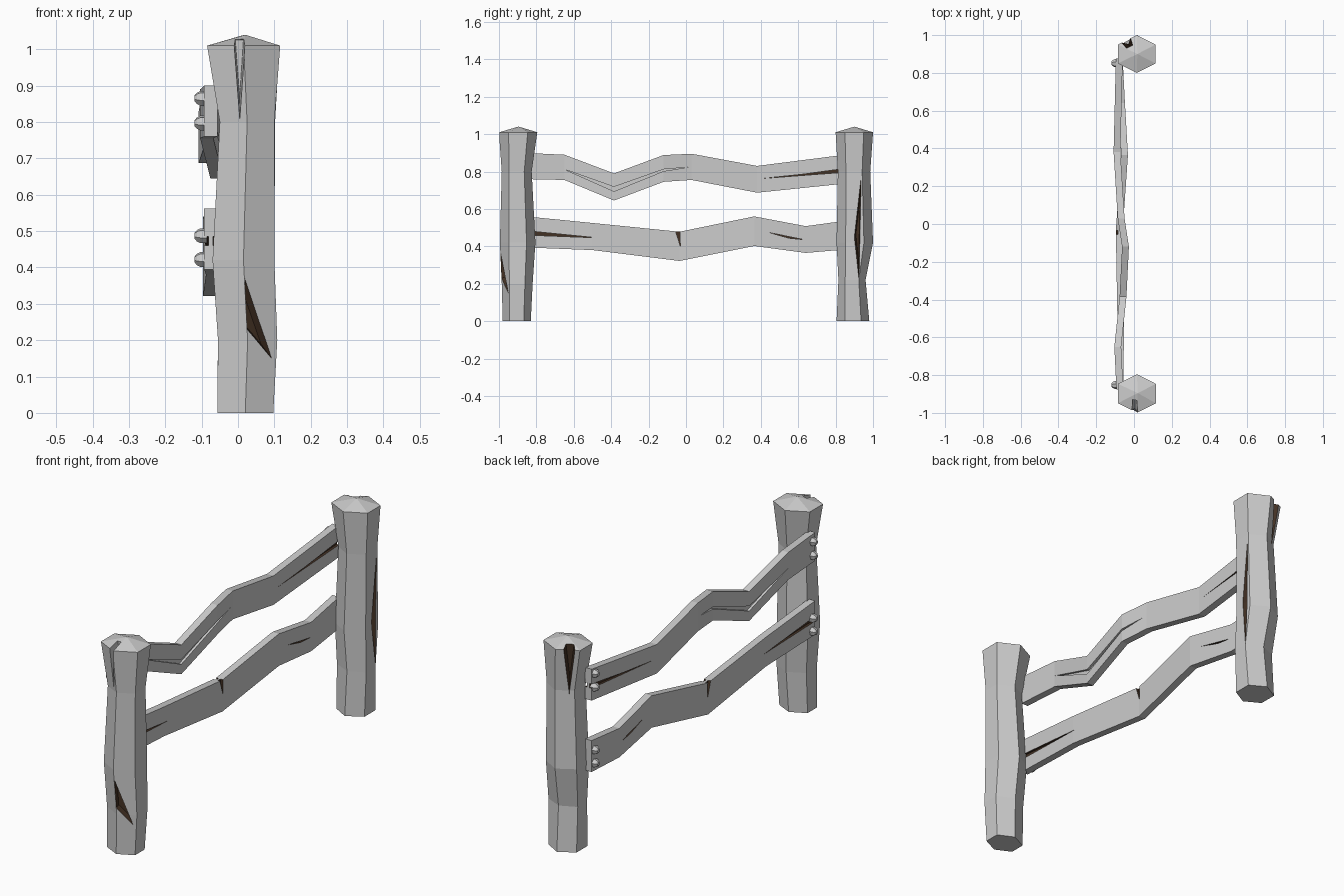
import bpy, bmesh, math
from mathutils import Vector

if "Cube" in bpy.data.objects:
    bpy.data.objects.remove(bpy.data.objects["Cube"])


def material(name, rgb):
    m = bpy.data.materials.new(name)
    m.diffuse_color = (*rgb, 1)
    m.use_nodes = True
    m.node_tree.nodes["Principled BSDF"].inputs["Base Color"].default_value = m.diffuse_color
    return m


WOOD = material("grey_wood", (0.6, 0.6, 0.6))
DARK = material("dark_brown_crack", (0.055, 0.03, 0.017))


def make(name, verts, faces, index=0):
    me = bpy.data.meshes.new(name)
    me.from_pydata(verts, [], faces)
    me.materials.append(WOOD)
    me.materials.append(DARK)
    bm = bmesh.new()
    bm.from_mesh(me)
    bmesh.ops.recalc_face_normals(bm, faces=bm.faces)
    for f in bm.faces:
        f.material_index = index
    bm.to_mesh(me)
    bm.free()
    ob = bpy.data.objects.new(name, me)
    bpy.context.collection.objects.link(ob)
    return ob


def loft(name, rings, index=0, apex=None):
    """Join rings of equal length into a closed solid."""
    n = len(rings[0])
    verts = [v for r in rings for v in r]
    faces = [(k * n + i, k * n + (i + 1) % n, (k + 1) * n + (i + 1) % n, (k + 1) * n + i)
             for k in range(len(rings) - 1) for i in range(n)]
    faces.append(tuple(range(n)))
    top = (len(rings) - 1) * n
    if apex:
        verts.append(apex)
        faces += [(top + i, top + (i + 1) % n, len(verts) - 1) for i in range(n)]
    else:
        faces.append(tuple(range(top, top + n)))
    return make(name, verts, faces, index)


def carve(ob, cutters):
    """Cut the cracks and apply the result."""
    for c in cutters:
        c.hide_render = True
        mod = ob.modifiers.new("crack", 'BOOLEAN')
        mod.operation = 'DIFFERENCE'
        mod.solver = 'EXACT'
        mod.object = c
    dg = bpy.context.evaluated_depsgraph_get()
    dg.update()
    me = bpy.data.meshes.new_from_object(ob.evaluated_get(dg))
    ob.modifiers.clear()
    ob.data = me
    for c in cutters:
        bpy.data.objects.remove(c)


def wedge(pts, normal, depth, index=1):
    """Tapered prism that sinks into a post face."""
    n = Vector(normal).normalized()
    pts = [Vector(p) for p in pts]
    mid = sum(pts, Vector()) / len(pts)
    inner = [mid + (p - mid) * 0.6 - n * depth for p in pts]
    return loft("cutter", [[p + n * 0.03 for p in pts], pts, inner], index)


# Posts: six-sided, rings of (z, x min, x max, y min, y max)
def post(name, levels, apex):
    rings = []
    for z, x0, x1, y0, y1 in levels:
        cx, cy, rx, ry = (x0 + x1) / 2, (y0 + y1) / 2, (x1 - x0) / 2, (y1 - y0) / 2
        rings.append([(cx + rx * math.cos(a) / math.cos(math.pi / 6), cy + ry * math.sin(a), z)
                      for a in [math.radians(90 + 60 * i) for i in range(6)]])
    return loft(name, rings, 0, apex)


front = post("front_post", [(0, -.057, .097, -.98, -.83), (.2, -.055, .108, -.985, -.82),
                            (.42, -.07, .1, -.995, -.805), (.8, -.05, .1, -.985, -.825),
                            (1.01, -.085, .116, -1, -.795)], (.02, -.895, 1.04))
carve(front, [
    wedge([(.016, -.988, .37), (.024, -.984, .23), (.092, -.949, .15)], (.5, -.87, 0), .02),
    wedge([(-.015, -1, 1.06), (.022, -1, 1.06), (.005, -.982, .8)], (0, -1, 0), .07, 0)])

back = post("back_post", [(0, -.057, .097, .805, .98), (.22, -.055, .105, .815, .96),
                          (.42, -.068, .1, .805, 1), (.8, -.05, .102, .812, .985),
                          (1.01, -.085, .114, .8, 1)], (.018, .9, 1.04))
carve(back, [
    wedge([(.103, .937, .78), (.1, .925, .22), (.1, .9, .45)], (1, 0, 0), .02),
    wedge([(-.07, .958, 1.06), (-.015, .985, 1.06), (-.03, .955, .78)], (-.5, .87, 0), .035)])

# Rails: crooked planks, path points of (y, x, bottom z, top z)
HALF = .018


def rail(name, path, cracks):
    def x_at(y):
        for a, b in zip(path, path[1:]):
            if y <= b[0]:
                return a[1] + (b[1] - a[1]) * (y - a[0]) / (b[0] - a[0])
        return path[-1][1]

    ob = loft(name, [[(x - HALF, y, b), (x + HALF, y, b), (x + HALF, y, t), (x - HALF, y, t)]
                     for y, x, b, t in path])
    cutters = []
    for index, poly in cracks:
        for s in (-1, 1):
            cutters.append(loft("cutter", [[(x_at(y) + s * d, y, z) for y, z in poly]
                                           for d in (HALF + .012, .006)], index))
    carve(ob, cutters)


rail("upper_rail", [(-.875, -.075, .76, .9), (-.65, -.086, .755, .89), (-.385, -.058, .645, .79),
                    (-.12, -.045, .745, .888), (.03, -.068, .755, .895), (.38, -.09, .687, .83),
                    (.875, -.078, .738, .893)],
     [(0, [(-.65, .812), (-.385, .718), (-.12, .812), (.01, .823), (-.12, .802), (-.385, .694)]),
      (1, [(.41, .763), (.62, .785), (.9, .823), (.9, .80), (.62, .779)])])

rail("lower_rail", [(-.875, -.075, .395, .562), (-.5, -.07, .38, .525), (-.035, -.078, .322, .478),
                    (.365, -.05, .402, .56), (.64, -.066, .365, .508), (.875, -.078, .385, .54)],
     [(1, [(-.48, .446), (-.9, .488), (-.9, .462)]),
      (1, [(-.062, .5), (-.034, .5), (-.03, .4)]),
      (1, [(.44, .475), (.55, .452), (.63, .436), (.55, .444)])])

# Bolts: hexagonal heads with a smaller chamfered cap, pairs at each rail end
for end, side in (("front", -1), ("back", 1)):
    for i, z in enumerate((.865, .797, .487, .422)):
        rings = [[(x, side * .852 + r * math.cos(a), z + r * math.sin(a))
                  for a in [math.radians(60 * k + 15) for k in range(6)]]
                 for x, r in ((-.085, .021), (-.104, .021), (-.113, .016), (-.119, .009))]
        loft(f"{end}_bolt_{i + 1}", rings)
